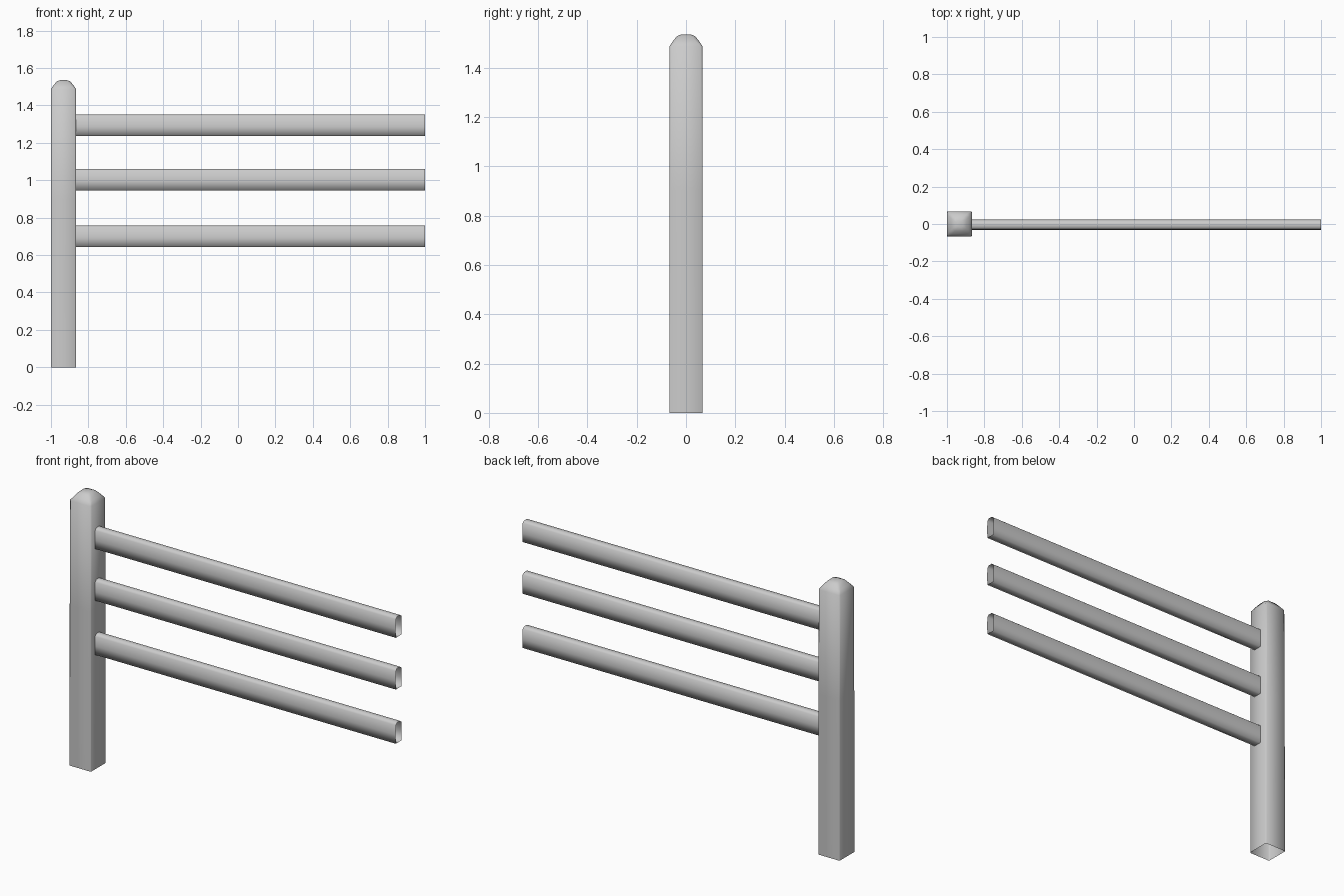
import bpy

if "Cube" in bpy.data.objects:
    bpy.data.objects.remove(bpy.data.objects["Cube"])


def make_object(name, rings, cap_end=False, angle=1.2):
    """Skin matching closed rings into an open-ended shell, optionally capped."""
    n = len(rings[0])
    verts = [p for ring in rings for p in ring]
    faces = [(r * n + i, r * n + (i + 1) % n, (r + 1) * n + (i + 1) % n, (r + 1) * n + i)
             for r in range(len(rings) - 1) for i in range(n)]
    if cap_end:
        faces.append(tuple(range((len(rings) - 1) * n, len(rings) * n)))
    mesh = bpy.data.meshes.new(name)
    mesh.from_pydata(verts, [], faces)
    obj = bpy.data.objects.new(name, mesh)
    bpy.context.collection.objects.link(obj)
    bpy.ops.object.select_all(action='DESELECT')
    obj.select_set(True)
    bpy.context.view_layer.objects.active = obj
    bpy.ops.object.shade_smooth_by_angle(angle=angle)
    return obj


def square_ring(cx, half, cut, z):
    """Square ring with its corners clipped by cut."""
    a, b = half, half - cut
    pts = [(a, -b), (a, b), (b, a), (-b, a), (-a, b), (-a, -b), (-b, -a), (b, -a)]
    return [(cx + x, y, z) for x, y in pts]


# Post: open underneath, softly domed top
post_levels = [(0.067, 0.003, 0.0), (0.067, 0.004, 0.9), (0.067, 0.008, 1.487),
               (0.053, 0.014, 1.508), (0.037, 0.014, 1.528), (0.018, 0.009, 1.535)]
make_object("post", [square_ring(-0.933, *level) for level in post_levels], True)

# Rails: hollow open-ended tubes with eased top edges
profile = [(-0.029, 0.0), (0.021, 0.0), (0.023, 0.05), (0.020, 0.105),
           (0.007, 0.115), (-0.018, 0.115), (-0.029, 0.103), (-0.031, 0.05)]
for name, z0 in (("lower_rail", 0.642), ("middle_rail", 0.946), ("upper_rail", 1.236)):
    make_object(name, [[(x, y, z0 + z) for y, z in profile] for x in (-0.869, 1.0)], angle=1.7)
